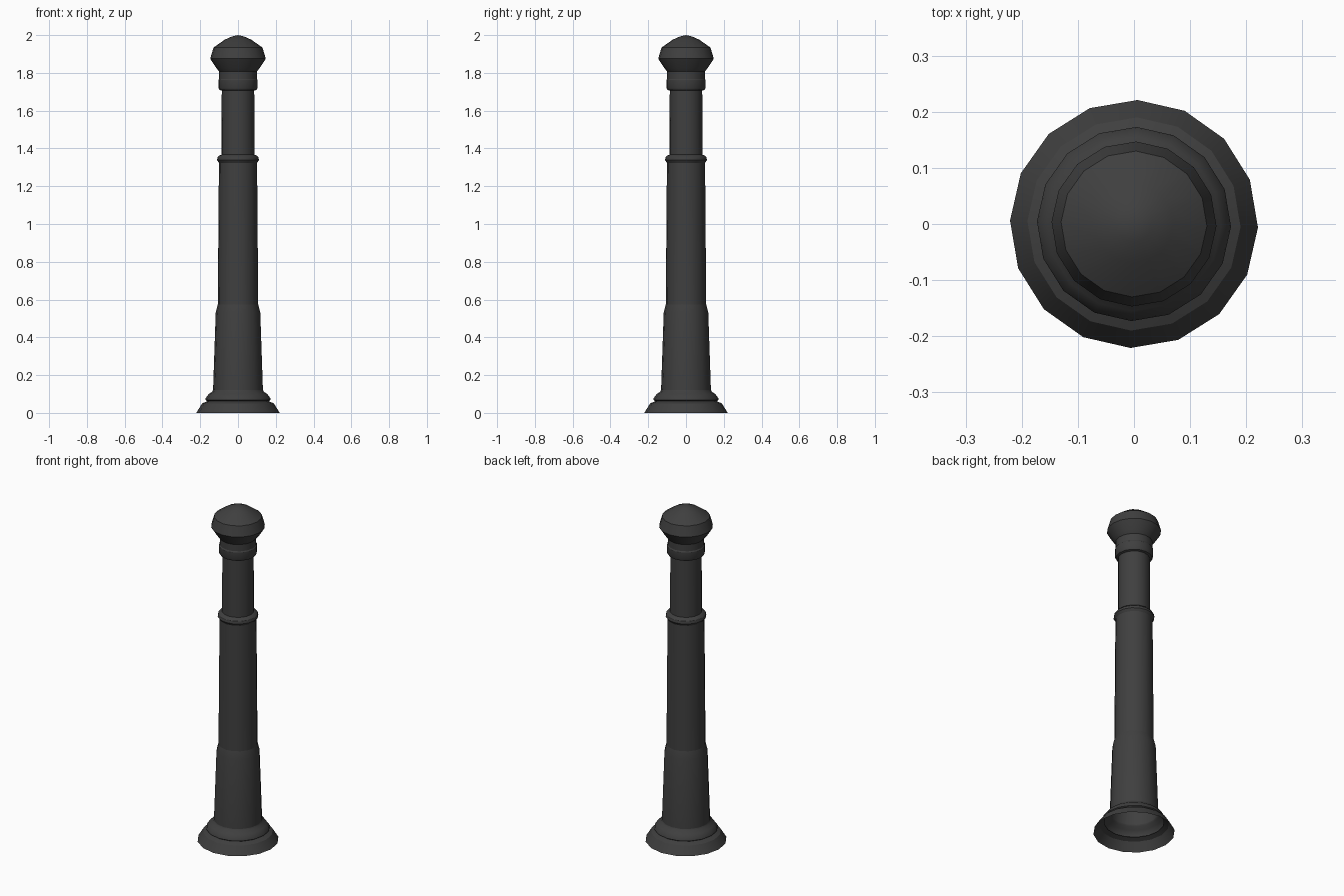
import bpy, bmesh, math

if "Cube" in bpy.data.objects:
    bpy.data.objects.remove(bpy.data.objects["Cube"])

SIDES = 16
TURN = math.radians(-1.6)

iron = bpy.data.materials.new("dark cast iron")
iron.diffuse_color = (0.05, 0.05, 0.05, 1)
iron.use_nodes = True
iron.node_tree.nodes["Principled BSDF"].inputs["Base Color"].default_value = iron.diffuse_color


def turned_part(name, profile):
    """Revolve an (radius, height) profile into an open shell."""
    bm = bmesh.new()
    rings = []
    for r, z in profile:
        if r == 0:
            rings.append([bm.verts.new((0, 0, z))] * SIDES)
        else:
            rings.append([bm.verts.new((r * math.cos(TURN + i * math.tau / SIDES),
                                        r * math.sin(TURN + i * math.tau / SIDES), z))
                          for i in range(SIDES)])
    for low, high in zip(rings, rings[1:]):
        for i in range(SIDES):
            j = (i + 1) % SIDES
            loop = [low[i], low[j], high[j], high[i]]
            bm.faces.new(list(dict.fromkeys(loop)))
    mesh = bpy.data.meshes.new(name)
    bm.to_mesh(mesh)
    bm.free()
    obj = bpy.data.objects.new(name, mesh)
    bpy.context.collection.objects.link(obj)
    mesh.materials.append(iron)
    bpy.ops.object.select_all(action='DESELECT')
    obj.select_set(True)
    bpy.context.view_layer.objects.active = obj
    bpy.ops.object.shade_smooth_by_angle(angle=math.radians(32))
    return obj


# Flared foot with a moulded ring, open underneath
turned_part("base", [(0.221, 0), (0.19, 0.05), (0.174, 0.057), (0.162, 0.062),
                     (0.173, 0.069), (0.171, 0.078), (0.155, 0.1),
                     (0.136, 0.113), (0.132, 0.122)])

# Tapered lower sleeve with a sloped shoulder
turned_part("lower_sleeve", [(0.132, 0.122), (0.118, 0.53), (0.107, 0.575)])

# Main shaft
turned_part("main_shaft", [(0.107, 0.575), (0.101, 1.323)])

# Middle ring
turned_part("middle_ring", [(0.101, 1.323), (0.111, 1.338), (0.108, 1.353),
                            (0.098, 1.363), (0.087, 1.367)])

# Slim upper shaft
turned_part("upper_shaft", [(0.087, 1.367), (0.086, 1.706)])

# Collar below the head
turned_part("collar", [(0.086, 1.706), (0.098, 1.71), (0.104, 1.722),
                       (0.104, 1.762), (0.1, 1.768), (0.1, 1.808)])

# Bulbous domed head
turned_part("head", [(0.1, 1.808), (0.114, 1.824), (0.147, 1.875), (0.13, 1.934),
                     (0.07, 1.976), (0.032, 1.993), (0, 2.0)])
